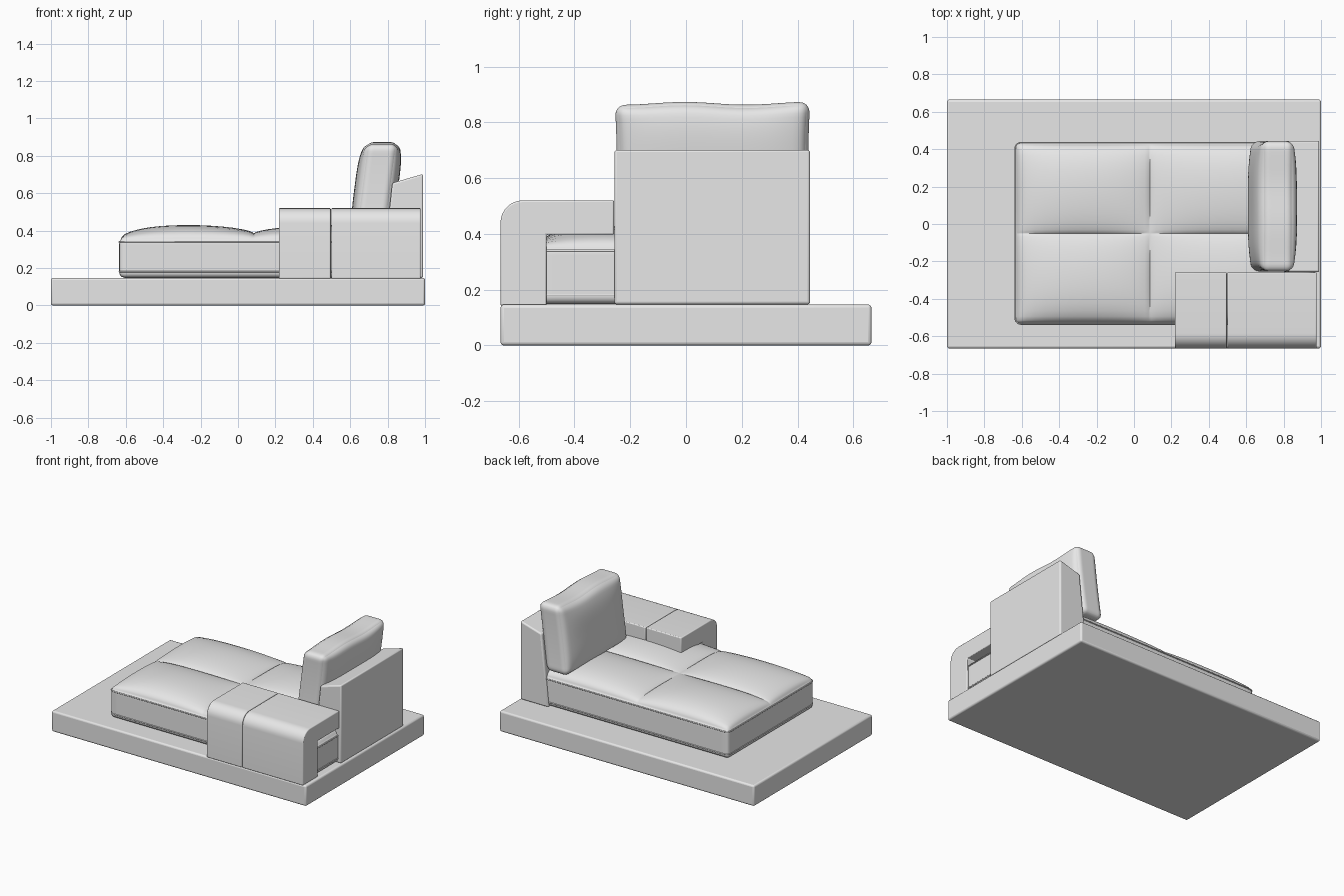
import bpy, bmesh
from math import sin, cos, pi, copysign
from mathutils import Vector

if "Cube" in bpy.data.objects:
    bpy.data.objects.remove(bpy.data.objects["Cube"], do_unlink=True)

GREY = (0.8, 0.8, 0.8, 1)
fabric = bpy.data.materials.new("light_grey")
fabric.use_nodes = True
fabric.diffuse_color = GREY
fabric.node_tree.nodes["Principled BSDF"].inputs["Base Color"].default_value = GREY


def finish(name, bm, bevel=0.0, angle=0.6):
    """Turn a bmesh into a shaded object, with optional rounded edges."""
    bmesh.ops.recalc_face_normals(bm, faces=bm.faces)
    mesh = bpy.data.meshes.new(name)
    bm.to_mesh(mesh)
    bm.free()
    mesh.materials.append(fabric)
    obj = bpy.data.objects.new(name, mesh)
    bpy.context.collection.objects.link(obj)
    bpy.ops.object.select_all(action="DESELECT")
    obj.select_set(True)
    bpy.context.view_layer.objects.active = obj
    if bevel:
        mod = obj.modifiers.new("soft_edges", "BEVEL")
        mod.width, mod.segments, mod.angle_limit = bevel, 3, 0.5
    bpy.ops.object.shade_smooth_by_angle(angle=angle)
    return obj


def prism(name, profile, axis, start, end, bevel):
    """Extrude a closed profile along the x or y axis."""
    bm = bmesh.new()
    place = (lambda p: (start, *p)) if axis == "x" else (lambda p: (p[0], start, p[1]))
    face = bm.faces.new([bm.verts.new(place(p)) for p in profile])
    side = bmesh.ops.extrude_face_region(bm, geom=[face])["geom"]
    step = Vector((end - start, 0, 0)) if axis == "x" else Vector((0, end - start, 0))
    bmesh.ops.translate(bm, vec=step, verts=[g for g in side if isinstance(g, bmesh.types.BMVert)])
    return finish(name, bm, bevel)


def cushion(name, shape, cuts=31):
    """Dense cube whose vertices are placed by a shape function of (u, v, w)."""
    bm = bmesh.new()
    bmesh.ops.create_cube(bm, size=2)
    bmesh.ops.subdivide_edges(bm, edges=bm.edges, cuts=cuts, use_grid_fill=True)
    for vert in bm.verts:
        vert.co = shape(*vert.co)
    return finish(name, bm, angle=1.0)


def round_box(p, half, r):
    """Push a point on a box onto the same box with rounded edges."""
    core = Vector([max(r - h, min(h - r, c)) for c, h in zip(p, half)])
    return core + (p - core).normalized() * r


def crowd(t):
    """Crowd grid lines towards the edges and the middle seam."""
    return copysign(0.5 + 0.5 * sin((2 * abs(t) - 1) * pi / 2), t) if abs(t) > 1e-5 else 0.0


def puff(t):
    return max(0, 1 - (2 * abs(t) - 1) ** 2) ** 0.6


# Seat: one block with four puffed panels on top
def seat_shape(u, v, w):
    u, v, k = crowd(u), crowd(v), sin(w * pi / 2)
    half = Vector((0.80, 0.485, 0.106))
    p = round_box(Vector((u * half.x, v * half.y, k * half.z)), half, 0.03)
    x = p.x / half.x * (0.72 if p.x < 0 else 0.88) + 0.085
    rise = 0.025 * (1 - u ** 8) * (1 - v ** 8) + 0.045 * puff(u) * puff(v)
    lift = rise if w > 0.999 else 0
    return Vector((x, p.y - 0.05, p.z + 0.254 + lift))


# Back cushion: bulged faces, leaning back
def back_shape(u, v, w):
    u, v, w = (sin(t * pi / 2) for t in (u, v, w))
    thick = 0.085 + 0.032 * (1 - v ** 4) * (1 - w ** 4)
    half = Vector((0.085, 0.35, 0.235))
    p = round_box(Vector((u * half.x, v * half.y, w * half.z)), half, 0.04)
    y = p.y * (1 - 0.02 * (1 - w * w))
    z = p.z + (0.005 * sin(5 * v + 3) if w > 0 else 0) * w
    return Vector((0.74 + p.x * thick / half.x + 0.13 * z, 0.095 + y, 0.633 + z))


cushion("seat_cushion", seat_shape)
cushion("back_cushion", back_shape)


# Piping around the lower and upper seat seams
def piping(name, z):
    curve = bpy.data.curves.new(name, "CURVE")
    curve.dimensions = "3D"
    curve.bevel_depth, curve.bevel_resolution = 0.004, 1
    path = []
    for i, (sx, sy) in enumerate([(1, 1), (-1, 1), (-1, -1), (1, -1)]):
        for j in range(6):
            a = (i + j / 5) * pi / 2
            path.append((0.165 + sx * 0.77 + 0.03 * cos(a), sy * 0.455 - 0.05 + 0.03 * sin(a), z, 1))
    line = curve.splines.new("POLY")
    line.points.add(len(path) - 1)
    for point, co in zip(line.points, path):
        point.co = co
    line.use_cyclic_u = True
    curve.materials.append(fabric)
    bpy.context.collection.objects.link(bpy.data.objects.new(name, curve))


piping("lower_piping", 0.18)
piping("upper_piping", 0.34)

# Platform
prism("platform", [(-0.665, 0), (0.665, 0), (0.665, 0.147), (-0.665, 0.147)], "x", -1, 1, 0.012)

# Backrest with sloping top and front
prism("backrest", [(0.77, 0.147), (0.99, 0.147), (0.99, 0.703), (0.825, 0.655)],
      "y", -0.257, 0.445, 0.01)

# Armrest in two sections: outer wall with a rounded shoulder and a top shelf
R = 0.08
shoulder = [(-0.665 + R - R * cos(i * pi / 16), 0.52 - R + R * sin(i * pi / 16)) for i in range(9)]
arm = [(-0.665, 0.143)] + shoulder + [(-0.258, 0.52), (-0.258, 0.397), (-0.5, 0.397), (-0.5, 0.143)]
for label, x0, x1 in [("front", 0.218, 0.496), ("rear", 0.499, 0.977)]:
    prism(label + "_armrest", arm, "x", x0, x1, 0.006)
